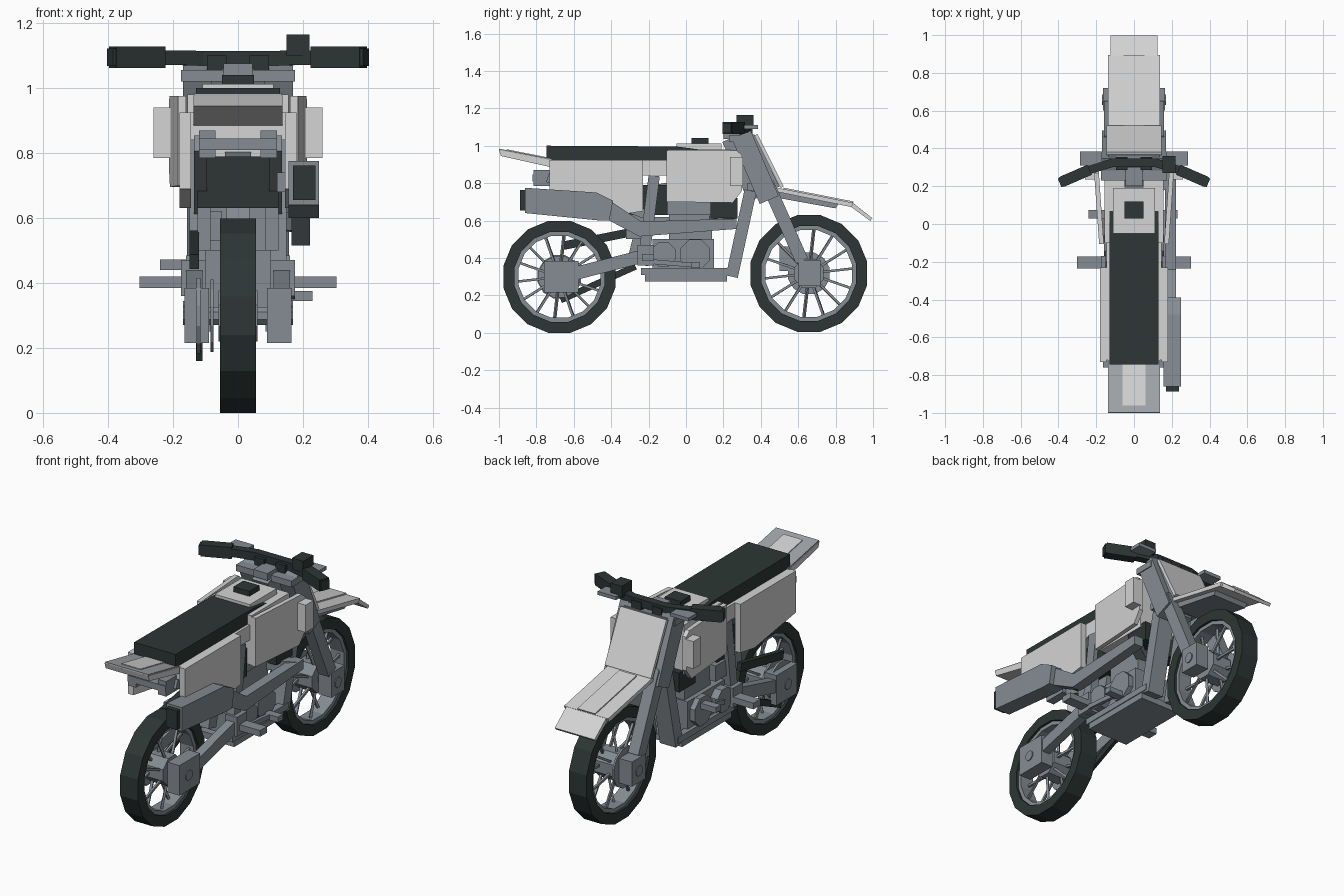
import bpy, bmesh, math
from mathutils import Vector

if "Cube" in bpy.data.objects:
    bpy.data.objects.remove(bpy.data.objects["Cube"], do_unlink=True)


def material(name, rgb):
    m = bpy.data.materials.new(name)
    m.use_nodes = True
    m.diffuse_color = (*rgb, 1)
    m.node_tree.nodes["Principled BSDF"].inputs["Base Color"].default_value = (*rgb, 1)
    return m


WHITE = material("white plastic", (0.66, 0.66, 0.66))
SILVER = material("silver grey", (0.36, 0.38, 0.40))
GREY = material("frame grey", (0.235, 0.265, 0.29))
DARK = material("dark rubber", (0.026, 0.037, 0.035))


def finish(name, bm, mat, mirror=False):
    bmesh.ops.recalc_face_normals(bm, faces=bm.faces)
    me = bpy.data.meshes.new(name)
    bm.to_mesh(me)
    bm.free()
    me.materials.append(mat)
    ob = bpy.data.objects.new(name, me)
    bpy.context.collection.objects.link(ob)
    if mirror:
        mod = ob.modifiers.new("Mirror", 'MIRROR')
        mod.use_mirror_merge = False
    return ob


def prism(name, pts, x0, x1, mat, mirror=False, splay=0, pivot=0):
    """Side profile (y, z) extruded along x; splay shifts x with y."""
    bm = bmesh.new()
    rows = [[bm.verts.new((x + splay * (y - pivot), y, z)) for y, z in pts] for x in (x0, x1)]
    bm.faces.new(rows[0])
    bm.faces.new(rows[1])
    n = len(pts)
    for i in range(n):
        j = (i + 1) % n
        bm.faces.new((rows[0][i], rows[0][j], rows[1][j], rows[1][i]))
    return finish(name, bm, mat, mirror)


def box(name, x, y, z, mat, mirror=False):
    return prism(name, [(y[0], z[0]), (y[1], z[0]), (y[1], z[1]), (y[0], z[1])], x[0], x[1], mat, mirror)


def add_bar(bm, p0, p1, w, h):
    p0, p1 = Vector(p0), Vector(p1)
    d = (p1 - p0).normalized()
    side = d.cross(Vector((0, 0, 1)))
    side = side.normalized() if side.length > 0.01 else Vector((1, 0, 0))
    up = side.cross(d)
    ends = [[bm.verts.new(p + side * a * w / 2 + up * b * h / 2)
             for a, b in ((-1, -1), (1, -1), (1, 1), (-1, 1))] for p in (p0, p1)]
    bm.faces.new(ends[0])
    bm.faces.new(ends[1])
    for i in range(4):
        j = (i + 1) % 4
        bm.faces.new((ends[0][i], ends[0][j], ends[1][j], ends[1][i]))


def bar(name, p0, p1, w, h, mat, mirror=False):
    bm = bmesh.new()
    add_bar(bm, p0, p1, w, h)
    return finish(name, bm, mat, mirror)


def ring(name, cy, cz, r0, r1, hw, mat, n=16):
    """Square-section ring around the x axis."""
    bm = bmesh.new()
    sec = []
    for i in range(n):
        a = 2 * math.pi * (i + 0.5) / n
        sec.append([bm.verts.new((x, cy + r * math.sin(a), cz + r * math.cos(a)))
                    for x, r in ((-hw, r0), (hw, r0), (hw, r1), (-hw, r1))])
    for i in range(n):
        a, b = sec[i], sec[(i + 1) % n]
        for k in range(4):
            m = (k + 1) % 4
            bm.faces.new((a[k], a[m], b[m], b[k]))
    return finish(name, bm, mat)


def disc(name, cy, cz, r, x0, x1, mat, n=8, mirror=False):
    pts = [(cy + r * math.sin(2 * math.pi * (i + 0.5) / n),
            cz + r * math.cos(2 * math.pi * (i + 0.5) / n)) for i in range(n)]
    return prism(name, pts, x0, x1, mat, mirror)


# Wheels: tyre, rim, spokes, hub
for tag, cy, cz, r in (("front", 0.657, 0.317, 0.318), ("rear", -0.677, 0.299, 0.305)):
    ring(tag + "_tyre", cy, cz, r - 0.06, r, 0.055, DARK)
    ring(tag + "_rim", cy, cz, r - 0.082, r - 0.055, 0.042, GREY)
    bm = bmesh.new()
    for i in range(14):
        a = 2 * math.pi * (i + 0.25) / 14
        u = Vector((0, math.sin(a), math.cos(a)))
        s = 0.035 if i % 2 else -0.035
        c = Vector((0, cy, cz))
        add_bar(bm, c + u * 0.06 + Vector((s, 0, 0)), c + u * (r - 0.07) + Vector((s * 0.3, 0, 0)), 0.013, 0.013)
    finish(tag + "_spokes", bm, GREY)
    disc(tag + "_hub", cy, cz, 0.085, -0.06, 0.06, GREY)
    disc(tag + "_axle", cy, cz, 0.03, -0.17, 0.17, GREY)
    disc(tag + "_brake_disc", cy, cz, 0.115, -0.085, -0.075, GREY, 12)
box("front_caliper", (-0.12, -0.07), (0.50, 0.58), (0.33, 0.46), GREY)
disc("rear_sprocket", -0.677, 0.299, 0.12, -0.128, -0.115, GREY, 12)

# Fork and axle boxes
bar("fork_upper", (0.125, 0.295, 1.06), (0.125, 0.445, 0.71), 0.09, 0.11, GREY, True)
bar("fork_lower", (0.125, 0.435, 0.80), (0.125, 0.62, 0.385), 0.065, 0.07, GREY, True)
box("front_axle_box", (0.085, 0.165), (0.60, 0.72), (0.25, 0.39), GREY, True)
bar("steering_head", (0, 0.24, 1.04), (0, 0.38, 0.72), 0.10, 0.10, GREY)
box("top_clamp", (-0.175, 0.175), (0.23, 0.35), (1.02, 1.055), GREY)
box("lower_clamp", (-0.16, 0.16), (0.33, 0.47), (0.76, 0.80), GREY)

# Handlebar, grips, levers, switch box
bar("handlebar_middle", (-0.12, 0.325, 1.092), (0.12, 0.325, 1.092), 0.045, 0.045, DARK)
bar("handlebar_side", (0.11, 0.325, 1.092), (0.26, 0.28, 1.094), 0.045, 0.045, DARK, True)
bar("grip", (0.235, 0.287, 1.095), (0.385, 0.222, 1.095), 0.058, 0.065, DARK, True)
bar("grip_end", (0.375, 0.226, 1.095), (0.394, 0.218, 1.095), 0.05, 0.055, DARK, True)
bar("bar_clamp", (0.065, 0.32, 1.03), (0.065, 0.32, 1.10), 0.06, 0.07, DARK, True)
prism("lever", [(0.31, 1.09), (0.385, 1.09), (0.385, 1.11), (0.31, 1.11)], 0.17, 0.285, GREY, True)
box("switch_box", (0.15, 0.22), (0.27, 0.36), (1.10, 1.165), DARK)
box("gauge", (-0.045, 0.045), (0.20, 0.30), (1.035, 1.075), GREY)

# Number plate with backing
prism("plate_backing", [(0.325, 1.055), (0.365, 1.06), (0.50, 0.78), (0.46, 0.77)], -0.135, 0.135, GREY)
prism("number_plate", [(0.365, 1.055), (0.382, 1.062), (0.522, 0.782), (0.505, 0.775)], -0.145, 0.145, WHITE)

# Front fender
prism("fender_under", [(0.47, 0.765), (0.82, 0.695), (0.80, 0.665), (0.47, 0.725)], -0.11, 0.11, GREY)
prism("fender_top", [(0.49, 0.775), (0.895, 0.695), (0.885, 0.672), (0.49, 0.753)], -0.138, 0.138, WHITE)
prism("fender_ridge", [(0.52, 0.776), (0.895, 0.702), (0.89, 0.69), (0.52, 0.76)], -0.055, 0.055, WHITE)
prism("fender_tip", [(0.89, 0.697), (0.997, 0.612), (0.985, 0.598), (0.88, 0.675)], -0.125, 0.125, WHITE)

# Tank, side shrouds, cap
box("tank", (-0.155, 0.155), (-0.10, 0.24), (0.70, 0.98), WHITE)
prism("tank_shroud", [(-0.105, 0.70), (0.25, 0.695), (0.30, 0.76), (0.30, 0.95), (0.27, 0.975), (-0.105, 0.975)],
      0.16, 0.185, WHITE, True, 0.07, -0.1)
box("shroud_pod", (0.205, 0.26), (0.235, 0.305), (0.785, 0.94), WHITE, True)
box("tank_top", (-0.11, 0.11), (-0.05, 0.19), (0.97, 1.012), WHITE)
box("fuel_cap", (-0.05, 0.05), (0.03, 0.12), (1.01, 1.04), DARK)

# Seat, side panels, tail
prism("seat", [(-0.745, 0.915), (0.0, 0.915), (0.07, 0.98), (-0.05, 0.996), (-0.745, 1.0)], -0.13, 0.13, DARK)
prism("side_panel", [(-0.73, 0.69), (-0.73, 0.925), (-0.23, 0.925), (-0.23, 0.65), (-0.36, 0.63)],
      0.145, 0.18, WHITE, True)
box("seat_base", (-0.145, 0.145), (-0.72, -0.08), (0.84, 0.925), WHITE)
prism("tail_fender", [(-1.0, 0.977), (-0.72, 0.922), (-0.72, 0.885), (-0.99, 0.945)], -0.137, 0.137, WHITE)
prism("tail_cover", [(-0.998, 0.984), (-0.72, 0.929), (-0.72, 0.92), (-1.0, 0.976)], -0.135, 0.135, SILVER)
prism("tail_stripe", [(-0.96, 0.981), (-0.73, 0.936), (-0.73, 0.928), (-0.96, 0.973)], -0.06, 0.06, WHITE)
box("tail_light", (-0.12, 0.12), (-0.82, -0.70), (0.81, 0.845), GREY)
box("tail_bracket", (0.07, 0.12), (-0.815, -0.68), (0.785, 0.87), GREY, True)

# Inner mudguard and dark airbox
box("airbox", (-0.125, 0.125), (-0.42, -0.10), (0.63, 0.79), DARK)
box("mud_flap", (0.085, 0.125), (-0.32, -0.22), (0.50, 0.63), GREY, True)
box("radiator", (0.07, 0.15), (0.13, 0.275), (0.61, 0.72), DARK, True)

# Frame
bar("down_tube", (0.08, 0.345, 0.76), (0.08, 0.245, 0.30), 0.10, 0.065, GREY, True)
bar("subframe", (0.115, -0.18, 0.62), (0.115, -0.74, 0.83), 0.04, 0.05, GREY, True)
bar("rear_upright", (0.125, -0.17, 0.84), (0.125, -0.23, 0.36), 0.05, 0.06, GREY, True)
bar("top_tube", (0, 0.33, 0.83), (0, -0.2, 0.74), 0.08, 0.09, GREY)
box("skid_plate", (-0.13, 0.13), (-0.22, 0.22), (0.275, 0.312), GREY)
box("cradle_rail", (0.095, 0.135), (-0.24, 0.26), (0.31, 0.345), GREY, True)

# Engine
box("crankcase", (-0.115, 0.115), (-0.18, 0.15), (0.30, 0.50), GREY)
box("cylinder", (-0.09, 0.09), (-0.09, 0.14), (0.48, 0.64), GREY)
box("cylinder_head", (-0.10, 0.10), (-0.10, 0.16), (0.63, 0.71), GREY)
disc("clutch_cover", 0.05, 0.42, 0.085, 0.11, 0.145, GREY, 8, True)
disc("sprocket_cover", -0.12, 0.42, 0.07, 0.11, 0.16, GREY, 8, True)
box("carburettor", (-0.13, -0.05), (-0.20, -0.08), (0.53, 0.62), GREY)

# Swingarm, rear axle boxes, shock, chain
bar("swingarm", (0.135, -0.62, 0.31), (0.135, -0.17, 0.425), 0.05, 0.07, GREY, True)
box("rear_axle_box", (0.09, 0.165), (-0.76, -0.575), (0.215, 0.385), GREY, True)
box("arm_pivot", (0.10, 0.175), (-0.26, -0.17), (0.36, 0.47), GREY, True)
bar("rear_shock", (0, -0.28, 0.38), (0, -0.2, 0.70), 0.07, 0.07, GREY)
bar("chain_upper", (-0.135, -0.66, 0.465), (-0.135, -0.28, 0.54), 0.03, 0.045, DARK)
bar("chain_lower", (-0.12, -0.67, 0.175), (-0.12, -0.27, 0.355), 0.02, 0.035, DARK)

# Foot pegs and pedals
box("foot_peg", (0.16, 0.303), (-0.235, -0.172), (0.385, 0.42), GREY, True)
box("gear_lever", (-0.24, -0.13), (0.03, 0.075), (0.44, 0.472), GREY)
bar("gear_arm", (-0.165, 0.06, 0.456), (-0.165, -0.1, 0.42), 0.02, 0.025, GREY)
box("brake_pedal", (0.13, 0.23), (0.03, 0.075), (0.345, 0.375), GREY)
bar("brake_arm", (0.165, 0.06, 0.36), (0.165, -0.18, 0.38), 0.02, 0.025, GREY)

# Exhaust
prism("exhaust_pipe", [(-0.44, 0.70), (-0.39, 0.695), (-0.24, 0.595), (0.27, 0.61), (0.27, 0.555), (-0.25, 0.515),
                       (-0.42, 0.605)], 0.165, 0.222, GREY)
bar("exhaust_header", (0.195, 0.24, 0.583), (0.05, 0.13, 0.60), 0.055, 0.055, GREY)
prism("muffler", [(-0.86, 0.64), (-0.86, 0.775), (-0.48, 0.75), (-0.39, 0.705), (-0.41, 0.60), (-0.46, 0.60)],
      0.155, 0.25, GREY)
box("muffler_tip", (0.17, 0.238), (-0.887, -0.855), (0.655, 0.762), DARK)
box("muffler_mount", (0.12, 0.17), (-0.62, -0.56), (0.68, 0.74), GREY)
